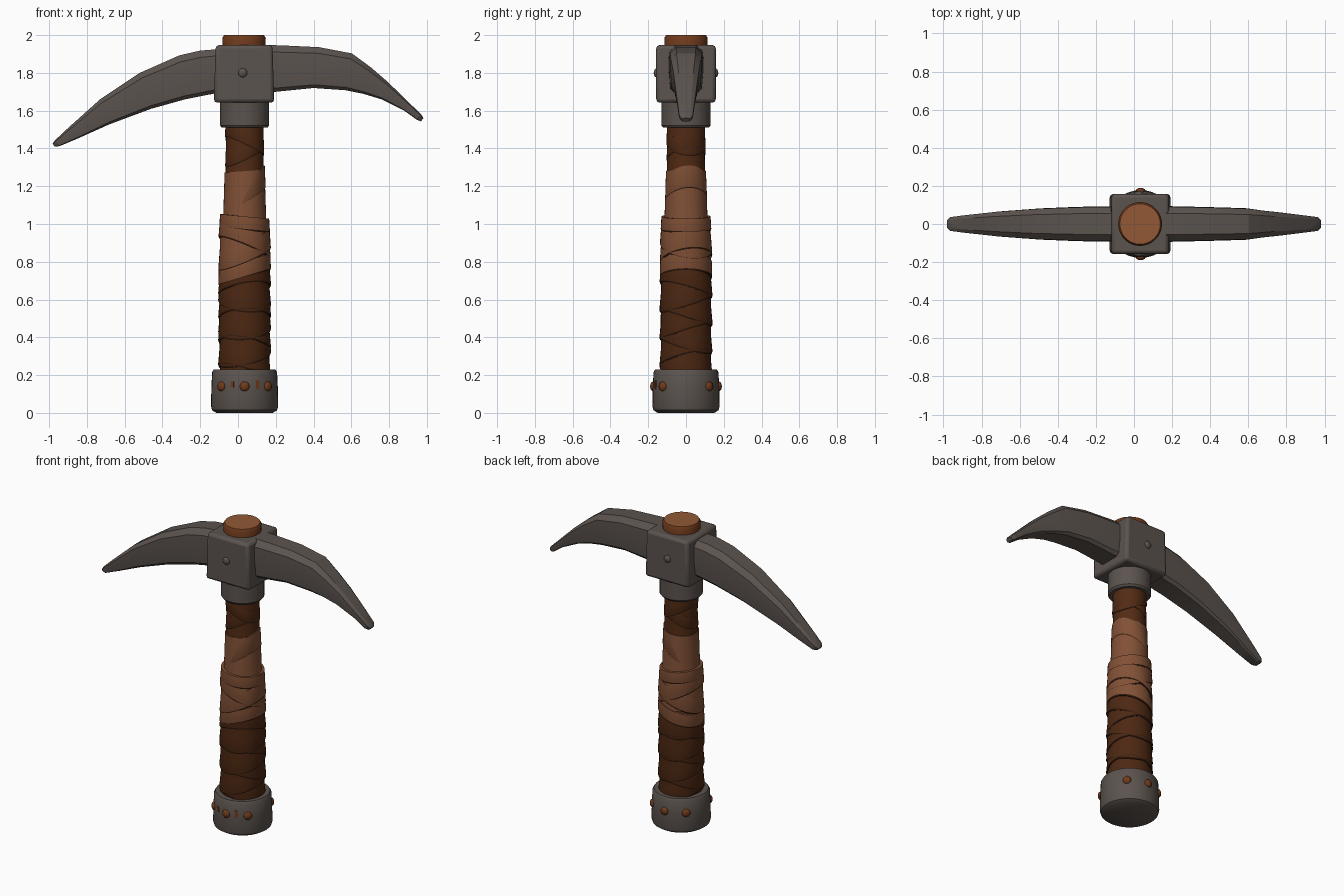
import bpy, bmesh, math
from mathutils import Matrix, Vector

if "Cube" in bpy.data.objects:
    bpy.data.objects.remove(bpy.data.objects["Cube"])

CX = 0.035  # handle axis


def mat(name, srgb):
    m = bpy.data.materials.new(name)
    m.diffuse_color = [((c / 255 + 0.055) / 1.055) ** 2.4 for c in srgb] + [1]
    m.use_nodes = True
    m.node_tree.nodes["Principled BSDF"].inputs["Base Color"].default_value = m.diffuse_color
    return m


METAL = mat("iron", (91, 83, 78))
DARK = mat("dark_leather", (77, 40, 18))
UPPER = mat("upper_leather", (82, 43, 20))
LIGHT = mat("light_leather", (130, 81, 54))
WOOD = mat("handle_wood", (146, 88, 53))
RUST = mat("rust", (112, 58, 28))
GROOVE = mat("leather_groove", (46, 24, 12))


def finish(name, bm, mats, angle=35, bevel=0):
    bmesh.ops.recalc_face_normals(bm, faces=bm.faces[:])
    me = bpy.data.meshes.new(name)
    bm.to_mesh(me)
    bm.free()
    for m in mats:
        me.materials.append(m)
    ob = bpy.data.objects.new(name, me)
    bpy.context.collection.objects.link(ob)
    bpy.ops.object.select_all(action='DESELECT')
    ob.select_set(True)
    bpy.context.view_layer.objects.active = ob
    bpy.ops.object.shade_smooth_by_angle(angle=math.radians(angle))
    if bevel:
        b = ob.modifiers.new("bevel", 'BEVEL')
        b.width, b.segments, b.limit_method = bevel, 2, 'ANGLE'
    return ob


def rings(bm, prof, tilt=0, turn=0, n=36, caps=True, cx=CX):
    """Revolve (radius, z, material) points; tilt slants the rings."""
    loops = []
    for r, z, _ in prof:
        loops.append([bm.verts.new((cx + r * math.cos(a), r * math.sin(a),
                                    z + tilt * math.cos(a - turn)))
                      for a in (2 * math.pi * i / n for i in range(n))])
    for k in range(len(loops) - 1):
        for i in range(n):
            j = (i + 1) % n
            f = bm.faces.new((loops[k][i], loops[k][j], loops[k + 1][j], loops[k + 1][i]))
            f.material_index = prof[k][2]
    if caps:
        bm.faces.new(loops[0][::-1]).material_index = prof[0][2]
        bm.faces.new(loops[-1]).material_index = prof[-1][2]


def band(bm, z0, z1, r0, r1, tilt=0, turn=0, lip=0.009):
    """Leather strip with a dark lower edge."""
    rings(bm, [(r0 - 0.02, z0, 1), (r0 - 0.003, z0, 1), (r0, z0 + lip, 0),
               (r1, z1, 0), (r1 - 0.02, z1, 0)], tilt, turn, caps=False)


# pommel cap
bm = bmesh.new()
rings(bm, [(0.15, 0.0, 0), (0.172, 0.014, 0), (0.178, 0.035, 0), (0.176, 0.13, 0),
           (0.172, 0.215, 0), (0.163, 0.23, 0), (0.13, 0.23, 0)])
finish("pommel_cap", bm, [METAL])

# pommel studs
bm = bmesh.new()
for deg in (-135, -90, -45, 45, 90, 135):
    a = math.radians(deg)
    m = Matrix.Translation((CX + 0.174 * math.cos(a), 0.174 * math.sin(a), 0.14)) \
        @ Matrix.Rotation(a, 4, 'Z') @ Matrix.Diagonal((0.016, 0.026, 0.026, 1))
    bmesh.ops.create_uvsphere(bm, u_segments=12, v_segments=8, radius=1, matrix=m)
finish("pommel_studs", bm, [RUST], 60)

# rust marks on the pommel
bm = bmesh.new()
for deg, h in ((-112, 0.03), (-67, 0.045)):
    a = math.radians(deg)
    m = Matrix.Translation((CX + 0.175 * math.cos(a), 0.175 * math.sin(a), 0.15)) \
        @ Matrix.Rotation(a, 4, 'Z') @ Matrix.Diagonal((0.006, 0.018, h, 1))
    bmesh.ops.create_cube(bm, size=1, matrix=m)
finish("rust_marks", bm, [RUST])

# lower dark grip with criss-cross strips
bm = bmesh.new()
rings(bm, [(0.13, 0.2, 0), (0.134, 0.5, 0), (0.13, 0.76, 0)])
for i in range(7):
    z = 0.21 + i * 0.073
    band(bm, z, z + 0.12, 0.140, 0.130, 0.045, math.radians(35 if i % 2 else 215) + i * 0.25)
finish("lower_grip", bm, [DARK, GROOVE])

# light middle wrap
bm = bmesh.new()
band(bm, 0.715, 0.80, 0.139, 0.137, 0.042, 0)
rings(bm, [(0.133, 0.79, 0), (0.130, 0.95, 0), (0.127, 1.03, 0)])
band(bm, 0.81, 0.92, 0.139, 0.132, 0.06, math.radians(20))
band(bm, 0.87, 0.98, 0.138, 0.130, 0.06, math.radians(200))
band(bm, 0.965, 1.04, 0.134, 0.130, 0.012, math.radians(180))
finish("middle_wrap", bm, [LIGHT, GROOVE])

# light upper sleeve
bm = bmesh.new()
rings(bm, [(0.115, 1.0, 0), (0.110, 1.15, 0), (0.106, 1.28, 0)], 0.008)
band(bm, 1.12, 1.24, 0.1115, 0.1065, 0.07, math.radians(10), 0.006)
finish("upper_sleeve", bm, [LIGHT, GROOVE])

# dark leather below the head
bm = bmesh.new()
rings(bm, [(0.101, 1.24, 0), (0.099, 1.4, 0), (0.102, 1.55, 0)])
band(bm, 1.35, 1.43, 0.103, 0.100, 0.05, 0.3, 0.006)
band(bm, 1.41, 1.49, 0.104, 0.101, 0.05, 3.4, 0.006)
finish("upper_grip", bm, [UPPER, GROOVE])

# iron collar
bm = bmesh.new()
rings(bm, [(0.10, 1.51, 0), (0.121, 1.51, 0), (0.130, 1.522, 0), (0.130, 1.66, 0)])
finish("collar", bm, [METAL])

# head block, slightly narrower at the top
bm = bmesh.new()
bmesh.ops.create_cube(bm, size=1, matrix=Matrix.Translation((CX - 0.003, 0, 1.795))
                      @ Matrix.Diagonal((0.32, 0.315, 0.305, 1)))
for v in bm.verts:
    if v.co.z > 1.8:
        v.co.x = 0.032 + (v.co.x - 0.032) * 0.94
finish("head_block", bm, [METAL], 35, 0.018)

# rivets on the front and back of the block
bm = bmesh.new()
for s in (-1, 1):
    bmesh.ops.create_uvsphere(bm, u_segments=12, v_segments=8, radius=1,
                              matrix=Matrix.Translation((0.025, s * 0.157, 1.80))
                              @ Matrix.Diagonal((0.024, 0.014, 0.024, 1)))
finish("block_rivets", bm, [METAL], 60)

# handle end showing above the block
bm = bmesh.new()
rings(bm, [(0.112, 1.92, 1), (0.115, 1.985, 1), (0.106, 2.0, 0)], cx=0.032)
finish("handle_end", bm, [WOOD, RUST])


def blade(name, secs):
    """Loft of sections: top x, top z, bottom x, bottom z, half width."""
    bm = bmesh.new()
    loops = []
    for xt, zt, xb, zb, w in secs:
        top, bot = Vector((xt, 0, zt)), Vector((xb, 0, zb))
        half = [(0, 0.6), (0.15, 0.97), (0.5, 1), (0.92, 0.9), (1, 0.7)]
        pts = half + [(t, -y) for t, y in reversed(half)]
        loops.append([bm.verts.new(top.lerp(bot, t) + Vector((0, y * w, 0))) for t, y in pts])
    for a, b in zip(loops, loops[1:]):
        for i in range(len(a)):
            j = (i + 1) % len(a)
            bm.faces.new((a[i], a[j], b[j], b[i]))
    bm.faces.new(loops[0])
    bm.faces.new(loops[-1])
    finish(name, bm, [METAL], 22)


# long and short picks
blade("long_pick", [(-0.05, 1.93, -0.05, 1.705, 0.093), (-0.20, 1.918, -0.18, 1.68, 0.092),
                    (-0.31, 1.893, -0.28, 1.66, 0.090), (-0.52, 1.80, -0.46, 1.61, 0.082),
                    (-0.73, 1.66, -0.68, 1.528, 0.066), (-0.90, 1.508, -0.85, 1.452, 0.047),
                    (-0.968, 1.444, -0.945, 1.412, 0.037), (-0.982, 1.425, -0.97, 1.41, 0.022)])
blade("short_pick", [(0.10, 1.948, 0.10, 1.69, 0.094), (0.22, 1.946, 0.22, 1.702, 0.093),
                     (0.43, 1.936, 0.40, 1.72, 0.088), (0.603, 1.903, 0.57, 1.708, 0.083),
                     (0.70, 1.832, 0.66, 1.69, 0.070), (0.79, 1.755, 0.76, 1.66, 0.060),
                     (0.91, 1.638, 0.88, 1.60, 0.045), (0.97, 1.58, 0.945, 1.553, 0.037),
                     (0.982, 1.56, 0.968, 1.543, 0.022)])
